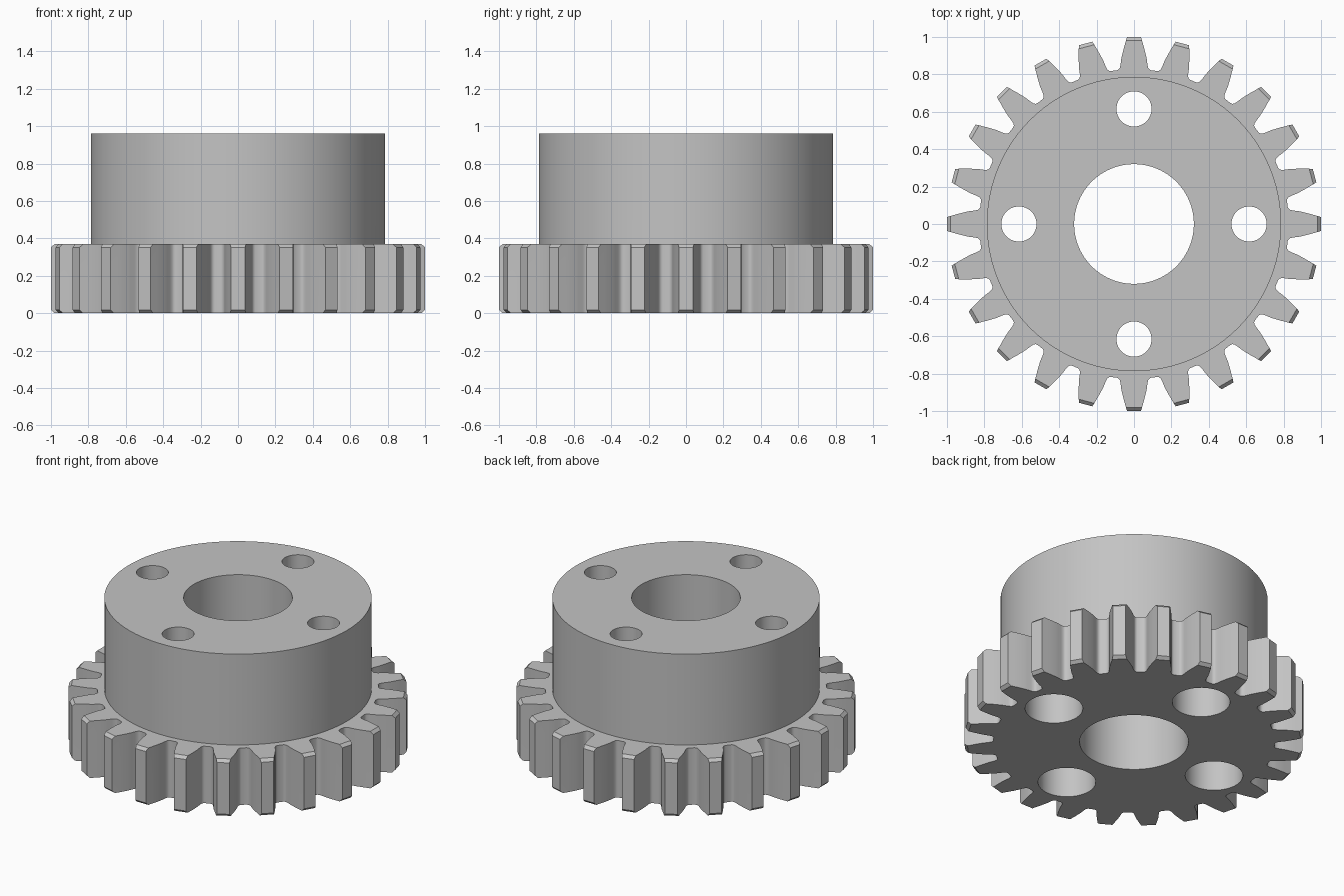
import bpy
import bmesh
import math

TEETH = 24
GEAR_TOP = 0.37
HUB_TOP = 0.96
CHAMFER = 0.018

cube = bpy.data.objects.get("Cube")
if cube:
    bpy.data.objects.remove(cube, do_unlink=True)

steel = bpy.data.materials.new("grey steel")
steel.use_nodes = True
colour = (0.55, 0.55, 0.55, 1)
steel.diffuse_color = colour
steel.node_tree.nodes["Principled BSDF"].inputs["Base Color"].default_value = colour


def finish(name, bm):
    bmesh.ops.recalc_face_normals(bm, faces=bm.faces)
    mesh = bpy.data.meshes.new(name)
    bm.to_mesh(mesh)
    bm.free()
    mesh.materials.append(steel)
    obj = bpy.data.objects.new(name, mesh)
    bpy.context.collection.objects.link(obj)
    return obj


def cylinder(name, radius, z0, z1, x=0, y=0, sides=96):
    bm = bmesh.new()
    bmesh.ops.create_cone(bm, cap_ends=True, segments=sides, radius1=radius,
                          radius2=radius, depth=z1 - z0)
    bmesh.ops.translate(bm, verts=bm.verts, vec=(x, y, (z0 + z1) / 2))
    return finish(name, bm)


# Half a tooth from root to flank: (radius, half width)
FLANK = [(0.827, 0.092), (0.830, 0.083), (0.838, 0.076), (0.855, 0.072),
         (0.88, 0.069), (0.90, 0.065), (0.92, 0.060), (0.94, 0.055), (0.96, 0.049)]


def outline(tip):
    half = FLANK + [tip]
    tooth = [(r, -w) for r, w in half] + [(r, w) for r, w in reversed(half)]
    points = []
    for i in range(TEETH):
        for r, w in tooth:
            a = math.tau * i / TEETH + w / r
            points.append((r * math.cos(a), r * math.sin(a)))
    return points


# Toothed rim, with the tooth tips chamfered at both ends
full = outline((1.0, 0.037))
cut = outline((1.0 - CHAMFER, 0.043))
bm = bmesh.new()
layers = [(0, cut), (CHAMFER, full), (GEAR_TOP - CHAMFER, full), (GEAR_TOP, cut)]
rings = [[bm.verts.new((x, y, z)) for x, y in pts] for z, pts in layers]
for low, high in zip(rings, rings[1:]):
    for i in range(len(low)):
        bm.faces.new((low[i - 1], low[i], high[i], high[i - 1]))
bm.faces.new(rings[0])
bm.faces.new(rings[-1])
gear = finish("gear", bm)


def combine(other, operation):
    mod = gear.modifiers.new(other.name, 'BOOLEAN')
    mod.operation = operation
    mod.solver = 'EXACT'
    mod.object = other
    bpy.ops.object.modifier_apply(modifier=mod.name)
    bpy.data.objects.remove(other, do_unlink=True)


bpy.ops.object.select_all(action='DESELECT')
gear.select_set(True)
bpy.context.view_layer.objects.active = gear

# Hub, centre bore, and four bolt holes counterbored from below
combine(cylinder("hub", 0.787, 0.2, HUB_TOP), 'UNION')
combine(cylinder("bore", 0.32, -0.1, HUB_TOP + 0.1), 'DIFFERENCE')
for i in range(4):
    x = 0.615 * math.cos(i * math.pi / 2)
    y = 0.615 * math.sin(i * math.pi / 2)
    combine(cylinder("bolt_hole", 0.094, -0.1, HUB_TOP + 0.1, x, y, 48), 'DIFFERENCE')
    combine(cylinder("counterbore", 0.17, -0.1, 0.5, x, y, 48), 'DIFFERENCE')

gear.name = "gear_with_hub"
bpy.ops.object.shade_smooth_by_angle(angle=math.radians(28))
